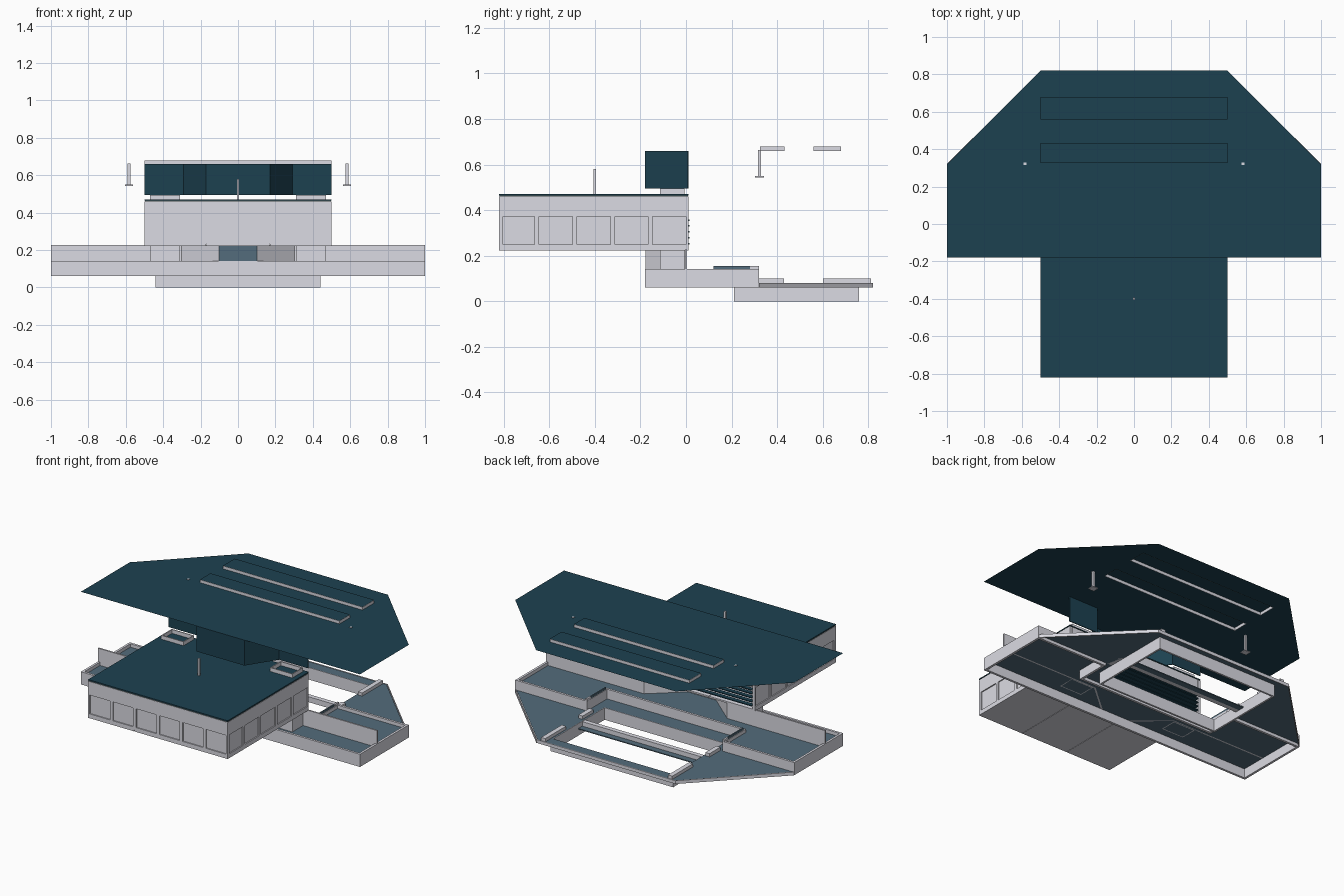
import bpy, bmesh

if "Cube" in bpy.data.objects:
    bpy.data.objects.remove(bpy.data.objects["Cube"])

def material(name, r, g, b):
    m = bpy.data.materials.new(name)
    m.diffuse_color = (r, g, b, 1)
    m.use_nodes = True
    m.node_tree.nodes["Principled BSDF"].inputs["Base Color"].default_value = m.diffuse_color
    return m

GREY = material("pale_grey", .71, .71, .77)
TEAL = material("dark_teal", .012, .053, .081)
BLUE = material("slate_blue", .088, .150, .200)
DARK = material("charcoal", .06, .07, .065)

def link(name, bm, mats):
    me = bpy.data.meshes.new(name)
    bm.to_mesh(me)
    bm.free()
    for m in mats:
        me.materials.append(m)
    ob = bpy.data.objects.new(name, me)
    bpy.context.collection.objects.link(ob)
    return ob

def boxes(name, mat, *spans):
    """One object from boxes given as (x0, x1, y0, y1, z0, z1)."""
    bm = bmesh.new()
    for x0, x1, y0, y1, z0, z1 in spans:
        for v in bmesh.ops.create_cube(bm, size=1)["verts"]:
            v.co = (x1 if v.co.x > 0 else x0, y1 if v.co.y > 0 else y0,
                    z1 if v.co.z > 0 else z0)
    return link(name, bm, [mat])

def both(span):
    """A box and its mirror image across x = 0."""
    x0, x1, *rest = span
    return [span, (-x1, -x0, *rest)]

def rect(a, b, c, d):
    return [(a, c), (b, c), (b, d), (a, d)]

def sheet(name, mat, z, outline, *holes):
    """Flat sheet with rectangular openings (x0, x1, y0, y1)."""
    bm = bmesh.new()
    for loop in [outline] + [rect(*h) for h in holes]:
        vs = [bm.verts.new((x, y, z)) for x, y in loop]
        for i in range(len(vs)):
            bm.edges.new((vs[i - 1], vs[i]))
    bmesh.ops.triangle_fill(bm, edges=bm.edges[:], use_beauty=True, normal=(0, 0, 1))
    bm.normal_update()
    for f in bm.faces:
        if f.normal.z < 0:
            f.normal_flip()
    bmesh.ops.dissolve_limit(bm, angle_limit=.01, verts=bm.verts[:], edges=bm.edges[:])
    return link(name, bm, [mat])

def band(name, mats, path, z0, z1, rule=lambda i: 0, t=.006):
    """Upright wall following a plan path."""
    bm = bmesh.new()
    lo = [bm.verts.new((x, y, z0)) for x, y in path]
    hi = [bm.verts.new((x, y, z1)) for x, y in path]
    for i in range(len(path) - 1):
        f = bm.faces.new((lo[i], lo[i + 1], hi[i + 1], hi[i]))
        f.material_index = rule(i)
    ob = link(name, bm, mats)
    mod = ob.modifiers.new("thickness", "SOLIDIFY")
    mod.thickness = t
    mod.offset = 0
    return ob

def curb(name, mat, a, b, c, d, z0, z1, t=.006):
    """Open rectangular frame of thin walls."""
    return boxes(name, mat, (a, b, c, c + t, z0, z1), (a, b, d - t, d, z0, z1),
                 (a, a + t, c + t, d - t, z0, z1), (b - t, b, c + t, d - t, z0, z1))

# upper roof with two raised skylights
OCT = [(-1, -.18), (1, -.18), (1, .32), (.5, .82), (-.5, .82), (-1, .32)]
SKY = [(-.5, .5, .325, .432), (-.5, .5, .56, .68)]
sheet("upper_roof", TEAL, .66, OCT, *SKY)
for i, s in enumerate(SKY):
    curb(f"skylight_curb_{i}", GREY, *s, .66, .679, t=.002)
    sheet(f"skylight_top_{i}", TEAL, .68, rect(*s))

# hanging posts below the upper roof
boxes("roof_posts", GREY, *both((.576, .590, .316, .330, .548, .663)))
boxes("post_feet", GREY, *both((.562, .604, .303, .343, .543, .549)))

# upper storey bay wall, with stair curbs below it
band("upper_bay_wall", [TEAL],
     [(-.5, .007), (-.29, .007), (-.17, -.177), (.17, -.177), (.29, .007), (.5, .007)], .495, .66)

# lower storey bay wall with a blue centre
band("lower_bay_wall", [GREY, BLUE],
     [(-1, 0), (-.3, 0), (-.1, -.172), (.1, -.172), (.3, 0), (1, 0)],
     .12, .228, rule=lambda i: 1 if i == 2 else 0, t=.01)
for side, x in (("left", -.47), ("right", .31)):
    curb(f"{side}_stair_curb", GREY, x, x + .16, -.115, -.006, .47, .495)
    curb(f"{side}_stair_shaft", GREY, x, x + .16, -.115, -.006, .12, .224)

# middle storey: roof, floor, framed walls with recessed panels
boxes("house_roof", TEAL, (-.5, .5, -.82, .01, .464, .47))
boxes("house_roof_edge", DARK, (-.498, .498, -.818, .008, .459, .464))
boxes("house_floor", GREY, (-.5, -.171, -.82, .01, .222, .232),
      (-.169, .169, -.82, .01, .222, .232), (.171, .5, -.82, .01, .222, .232))
T = .018
frame, panes = [], []
for z0, z1 in ((.232, .25), (.372, .459)):
    frame.append((-.5, .5, -.82, -.82 + T, z0, z1))
    frame += both((.5 - T, .5, -.82 + T, .01, z0, z1))
for i in range(7):
    c = -.5 + i / 6
    frame.append((max(c - .011, -.5), min(c + .011, .5), -.82, -.82 + T, .25, .372))
    if i < 6:
        panes.append((c + .011, c + .156, -.813, -.806, .25, .372))
for i in range(6):
    c = -.82 + i * .166
    frame += both((.5 - T, .5, max(c - .01, -.82 + T), min(c + .01, .01), .25, .372))
    if i < 5:
        panes += both((.486, .493, c + .01, c + .156, .25, .372))
boxes("house_wall_frame", GREY, *frame)
boxes("house_wall_panels", GREY, *panes)

# rear of the house: upper wall and louvres
boxes("house_rear_wall", GREY, (-.48, .48, -.008, .01, .372, .459))
boxes("rear_louvres", TEAL, *[(-.48, .48, -.012, .016, z, z + .006)
                              for z in (.25, .276, .302, .328, .352)])
boxes("roof_mast", GREY, (-.006, .006, -.406, -.394, .47, .58))

# terrace: raised front tray with a notch at the back
boxes("terrace_rim", GREY,
      (-1, 1, -.18, -.165, .06, .142),
      *both((.985, 1, -.165, .32, .06, .142)),
      *both((.485, .985, .305, .32, .06, .142)),
      *both((.485, .50, .10, .305, .06, .142)),
      (-.485, .485, .10, .115, .06, .142))
sheet("terrace_floor", BLUE, .12,
      [(-.99, -.17), (.99, -.17), (.99, .31), (.49, .31), (.49, .11),
       (-.49, .11), (-.49, .31), (-.99, .31)])
boxes("notch_screens", BLUE, *both((.488, .496, .12, .28, .142, .155)))
boxes("notch_screen_ends", GREY, *both((.486, .498, .28, .32, .142, .155)))

# lower rear terrace around the basin opening
sheet("rear_terrace_floor", BLUE, .079,
      [(-.485, .115), (.485, .115), (.485, .32), (.99, .32), (.495, .813),
       (-.495, .813), (-.99, .32), (-.485, .32)], (-.43, .43, .22, .75))
band("rear_terrace_edge", [GREY],
     [(.997, .32), (.498, .817), (-.498, .817), (-.997, .32)], .06, .081, t=.006)
boxes("rear_rails", GREY, *both((.44, .47, .32, .43, .079, .10)),
      *both((.44, .47, .60, .812, .079, .10)))

# open basin frame with a cross beam and step
curb("basin_frame", GREY, -.44, .44, .21, .76, 0, .078, t=.012)
boxes("basin_beam", GREY, (-.428, .428, .42, .45, .04, .075))
boxes("basin_step", BLUE, (-.428, .428, .45, .49, .04, .046))
